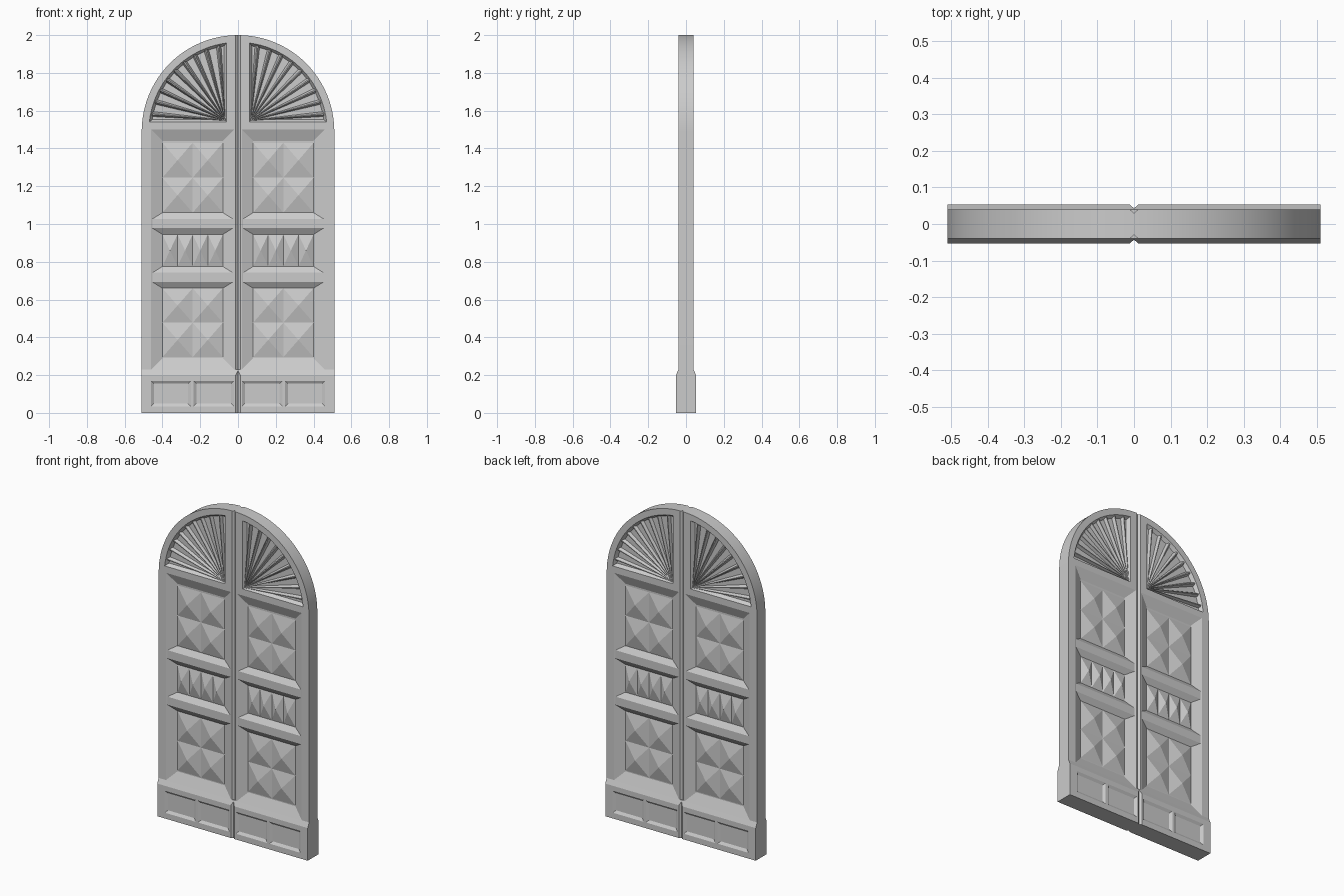
import bpy, bmesh, math

if "Cube" in bpy.data.objects:
    bpy.data.objects.remove(bpy.data.objects["Cube"])

FACE, FLOOR = 0.04, 0.015      # half thickness of the frame and of the sunk panels
R, CZ = 0.51, 1.49             # arch radius and centre height


def loft(bm, levels):
    """Closed solid through stacked x-z loops; levels = [(y, [(x, z), ...]), ...]"""
    rings = [[bm.verts.new((x, y, z)) for x, z in pts] for y, pts in levels]
    n = len(rings[0])
    for a, b in zip(rings, rings[1:]):
        for i in range(n):
            j = (i + 1) % n
            bm.faces.new((a[i], a[j], b[j], b[i]))
    bm.faces.new(rings[0])
    bm.faces.new(rings[-1])


def rect(x0, x1, z0, z1, ix=0.0, iz=0.0):
    return [(x0 + ix, z0 + iz), (x1 - ix, z0 + iz), (x1 - ix, z1 - iz), (x0 + ix, z1 - iz)]


def finish(name, bm, mirror=True):
    bmesh.ops.recalc_face_normals(bm, faces=bm.faces)
    me = bpy.data.meshes.new(name)
    bm.to_mesh(me)
    bm.free()
    ob = bpy.data.objects.new(name, me)
    bpy.context.collection.objects.link(ob)
    if mirror:                 # both leaves, front and back
        m = ob.modifiers.new("Mirror", 'MIRROR')
        m.use_axis = (True, True, False)
        m.use_mirror_merge = False
    return ob


def cut(ob, cutter):
    m = ob.modifiers.new("Cut", 'BOOLEAN')
    m.operation, m.solver, m.object = 'DIFFERENCE', 'EXACT', cutter
    cutter.hide_render = True
    cutter.hide_viewport = False
    dg = bpy.context.evaluated_depsgraph_get()
    me = bpy.data.meshes.new_from_object(ob.evaluated_get(dg))
    ob.modifiers.clear()
    ob.data = me
    bpy.data.objects.remove(cutter)


def seam_cutter(face):
    """V groove down the middle, front and back"""
    bm = bmesh.new()
    for s in (1, -1):
        rings = [[bm.verts.new((x, s * y, z)) for x, y in
                  ((0, face - 0.01), (0.018, face + 0.005), (-0.018, face + 0.005))] for z in (-0.1, 2.1)]
        a, b = rings
        for i in range(3):
            j = (i + 1) % 3
            bm.faces.new((a[i], a[j], b[j], b[i]))
        bm.faces.new(a)
        bm.faces.new(b)
    return finish("seam_cutter", bm, False)


def fan_outline(inset, n=20):
    x0, z0, r = 0.06 + inset, 1.54 + inset, 0.472 - inset
    a0, a1 = math.asin((z0 - CZ) / r), math.acos(x0 / r)
    arc = [(r * math.cos(a0 + (a1 - a0) * i / n), CZ + r * math.sin(a0 + (a1 - a0) * i / n))
           for i in range(n + 1)]
    return [(x0, z0)] + arc


# arched door body with sunk panel field and fan field
bm = bmesh.new()
outline = [(-R, 0.205), (R, 0.205)] + [
    (R * math.cos(math.pi * i / 48), CZ + R * math.sin(math.pi * i / 48)) for i in range(49)]
loft(bm, [(-FACE, outline), (FACE, outline)])
body = finish("door_body", bm, False)

bm = bmesh.new()
field = (0.02, 0.46, 0.23, 1.50)
loft(bm, [(-0.06, rect(*field)), (-FACE, rect(*field)), (-FLOOR, rect(*field, 0.06, 0.06))])
loft(bm, [(-0.06, fan_outline(0)), (-FACE, fan_outline(0)), (-0.02, fan_outline(0.014))])
cut(body, finish("field_cutter", bm))
cut(body, seam_cutter(FACE))

# plinth with chamfered top and two shallow panels per leaf
bm = bmesh.new()
prof = [(-0.053, 0), (0.053, 0), (0.053, 0.2), (0.04, 0.23), (-0.04, 0.23), (-0.053, 0.2)]
ends = [[bm.verts.new((x, y, z)) for y, z in prof] for x in (-R, R)]
for i in range(6):
    j = (i + 1) % 6
    bm.faces.new((ends[0][i], ends[0][j], ends[1][j], ends[1][i]))
for e in ends:
    bm.faces.new(e)
plinth = finish("plinth", bm, False)

bm = bmesh.new()
for x0, x1 in ((0.022, 0.235), (0.25, 0.46)):
    p = (x0, x1, 0.035, 0.17)
    loft(bm, [(-0.07, rect(*p)), (-0.053, rect(*p)), (-0.043, rect(*p, 0.015, 0.015))])
cut(plinth, finish("plinth_cutter", bm))
cut(plinth, seam_cutter(0.053))

# cross rails between the panels
bm = bmesh.new()
for z0, z1 in ((0.945, 1.06), (0.66, 0.775)):
    loft(bm, [(-FLOOR + 0.003, rect(0.015, 0.465, z0, z1)), (-FLOOR, rect(0.015, 0.465, z0, z1)),
              (-0.037, rect(0.015, 0.465, z0, z1, 0, 0.033))])
finish("cross_rails", bm)

# pyramid studs: 2 x 2 in the tall panels, a row of 4 in the middle one
bm = bmesh.new()
for z0, z1, nx, nz in ((1.06, 1.43, 2, 2), (0.775, 0.945, 4, 1), (0.295, 0.66, 2, 2)):
    w, h = 0.32 / nx, (z1 - z0) / nz
    for i in range(nx):
        for k in range(nz):
            b = (0.08 + i * w, 0.08 + (i + 1) * w, z0 + k * h, z0 + (k + 1) * h)
            loft(bm, [(-FLOOR + 0.002, rect(*b)), (-FLOOR, rect(*b)),
                      (-0.037, rect(*b, w / 2 - 0.0005, h / 2 - 0.0005))])
finish("pyramid_studs", bm)

# fan rays spreading from the inner lower corner
bm = bmesh.new()
hx, hz = 0.068, 1.548
for i in range(9):
    a = math.radians(5 + i * 80 / 8)
    dx, dz = math.cos(a), math.sin(a)
    q = hx * dx + (hz - CZ) * dz
    t = -q + math.sqrt(q * q - hx * hx - (hz - CZ) ** 2 + 0.465 ** 2)

    def blade(w0, w1):
        return [(hx - dz * w0, hz + dx * w0), (hx + dz * w0, hz - dx * w0),
                (hx + dx * t + dz * w1, hz + dz * t - dx * w1),
                (hx + dx * t - dz * w1, hz + dz * t + dx * w1)]
    loft(bm, [(-0.018, blade(0.002, 0.014)), (-0.036, blade(0.0005, 0.003))])
finish("fan_rays", bm)

# keep the arch edge smooth and everything else crisp
bpy.ops.object.select_all(action='DESELECT')
body.select_set(True)
bpy.context.view_layer.objects.active = body
bpy.ops.object.shade_smooth_by_angle(angle=math.radians(15))
